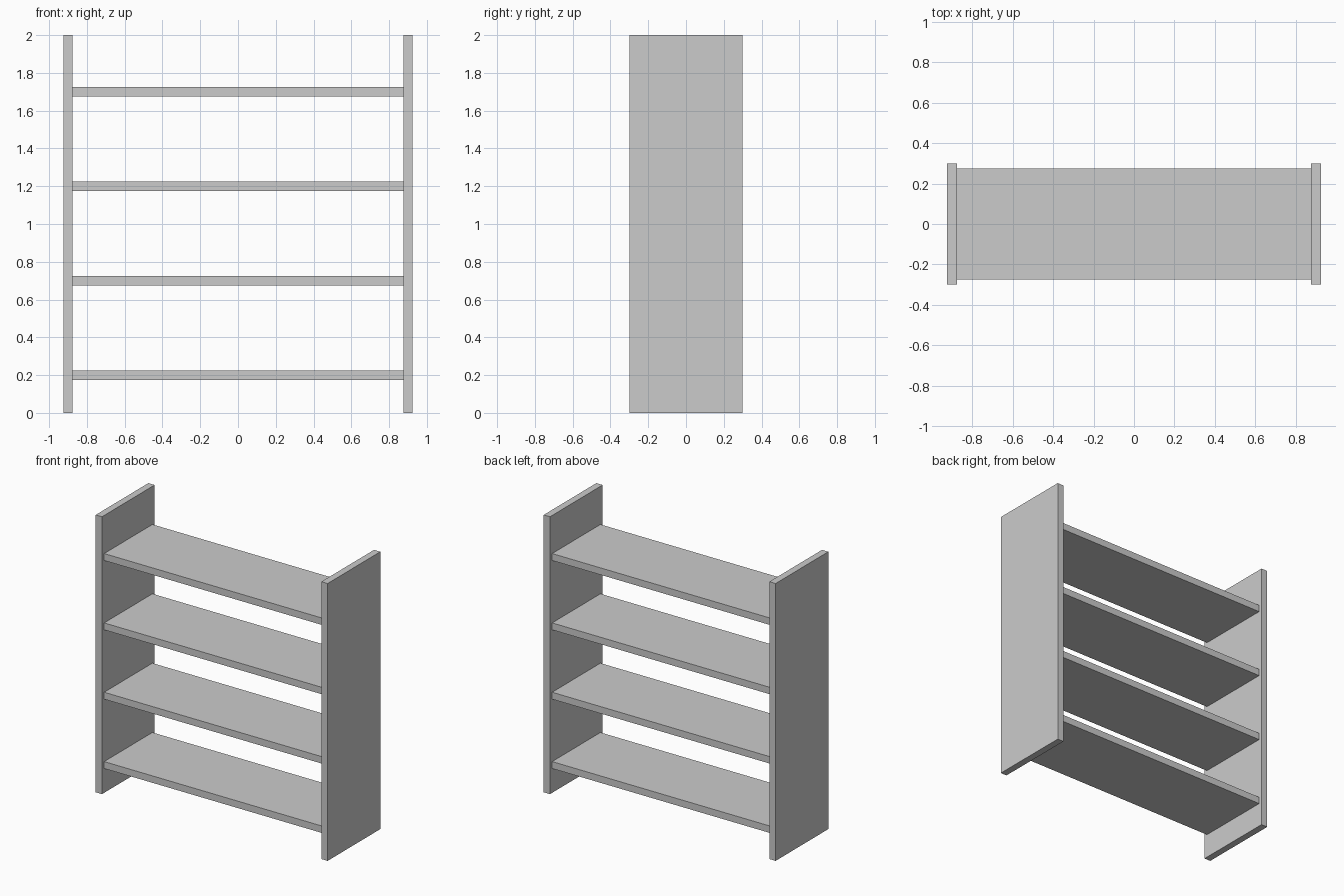
import bpy

if "Cube" in bpy.data.objects:
    bpy.data.objects.remove(bpy.data.objects["Cube"])


def box(name, size, location):
    bpy.ops.mesh.primitive_cube_add(size=1, location=location)
    obj = bpy.context.object
    obj.name = name
    obj.scale = size
    bpy.ops.object.transform_apply(location=False, rotation=False, scale=True)
    return obj


# Upright side panels
for side, x in (("left", -0.9), ("right", 0.9)):
    box(f"{side}_side_panel", (0.05, 0.6, 2.0), (x, 0, 1.0))

# Evenly spaced shelves, slightly shallower than the panels
for i in range(4):
    box(f"shelf_{i + 1}", (1.75, 0.55, 0.05), (0, 0, 0.2 + 0.5 * i))
